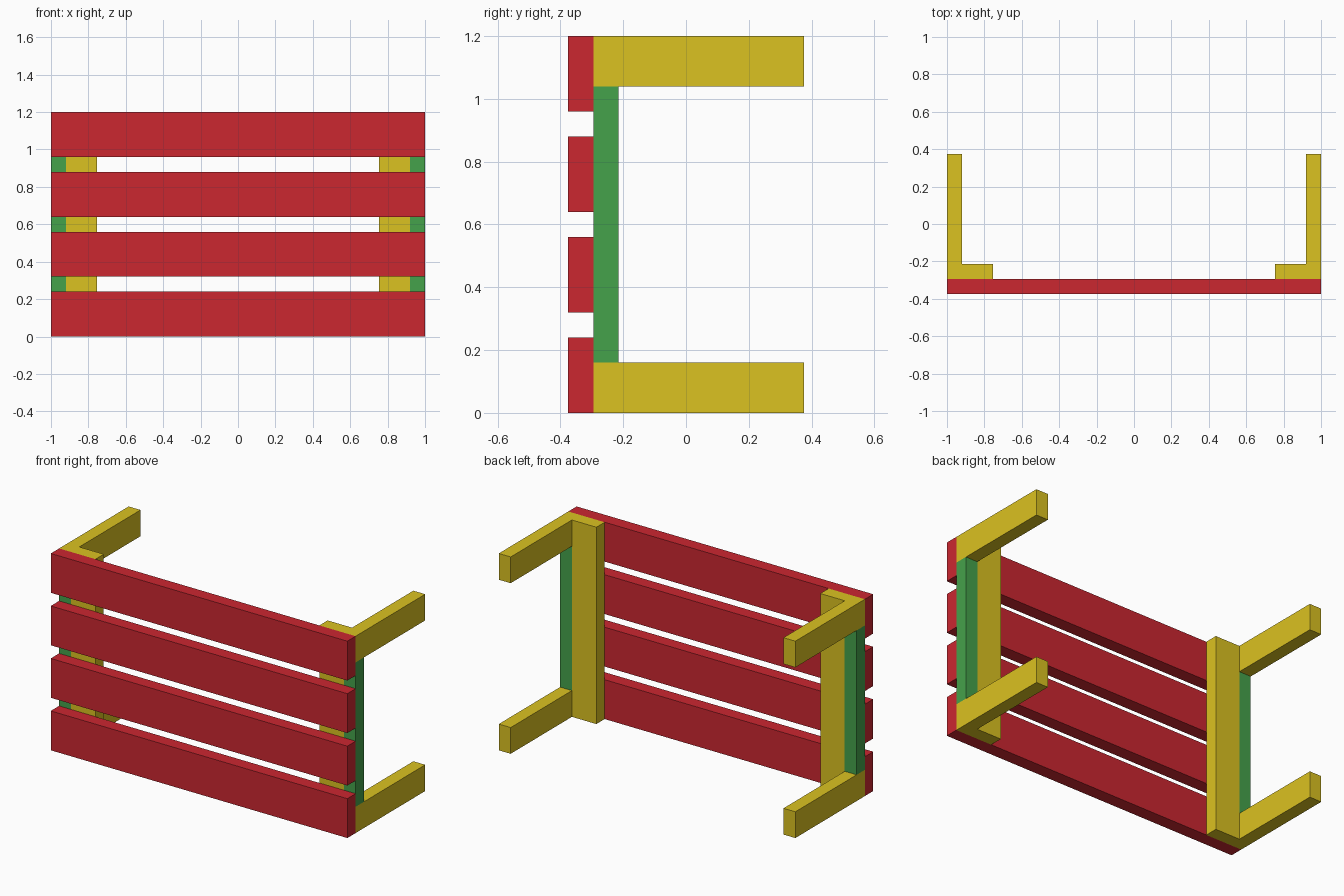
import bpy
import bmesh
from mathutils import Vector

if "Cube" in bpy.data.objects:
    bpy.data.objects.remove(bpy.data.objects["Cube"])


def material(name, color):
    mat = bpy.data.materials.new(name)
    mat.diffuse_color = color
    mat.use_nodes = True
    mat.node_tree.nodes["Principled BSDF"].inputs["Base Color"].default_value = mat.diffuse_color
    return mat


RED = material("red_paint", (0.60, 0.02, 0.03, 1))
GREEN = material("green_paint", (0.06, 0.36, 0.07, 1))
YELLOW = material("yellow_paint", (0.71, 0.54, 0.015, 1))


def box(name, low, high, mat, mirrored=False):
    """Box between two corners, optionally mirrored across x = 0."""
    low, high = Vector(low), Vector(high)
    size, centre = high - low, (low + high) / 2
    bm = bmesh.new()
    bmesh.ops.create_cube(bm, size=1)
    bmesh.ops.scale(bm, vec=size, verts=bm.verts)
    bmesh.ops.translate(bm, vec=centre, verts=bm.verts)
    mesh = bpy.data.meshes.new(name)
    bm.to_mesh(mesh)
    bm.free()
    mesh.materials.append(mat)
    obj = bpy.data.objects.new(name, mesh)
    bpy.context.collection.objects.link(obj)
    if mirrored:
        obj.modifiers.new("mirror", 'MIRROR').use_mirror_merge = False
    return obj


FRONT, BOARD_BACK, POST_BACK, BACK = -0.375, -0.295, -0.215, 0.375
HEIGHT, ARM = 1.2, 0.16

# Four horizontal front boards with equal gaps
for i in range(4):
    z = i * 0.32
    box(f"front_board_{i + 1}", (-1, FRONT, z), (1, BOARD_BACK, z + 0.24), RED)

# Full-height inner posts behind the boards
box("inner_post", (0.755, BOARD_BACK, 0), (0.92, POST_BACK, HEIGHT), YELLOW, True)

# Shorter outer posts fitted between the arms
box("outer_post", (0.92, BOARD_BACK, ARM), (1, POST_BACK, HEIGHT - ARM), GREEN, True)

# Lower and upper side arms reaching back
for name, z in (("lower_arm", 0), ("upper_arm", HEIGHT - ARM)):
    box(name, (0.92, BOARD_BACK, z), (1, BACK, z + ARM), YELLOW, True)
